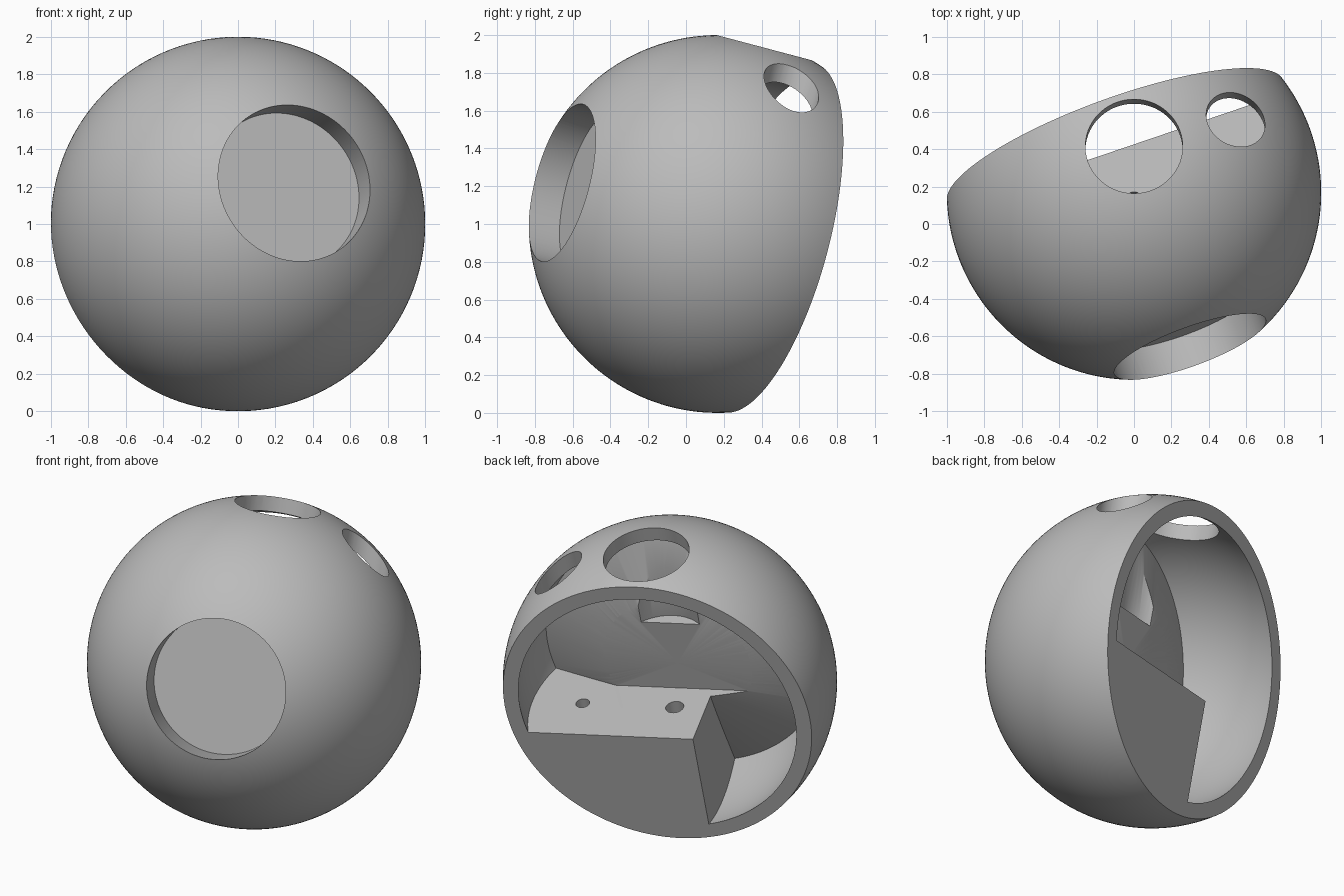
import bpy, bmesh
from math import sin, cos, acos, asin, pi, radians, sqrt
from mathutils import Matrix, Vector

cube = bpy.data.objects.get("Cube")
if cube:
    bpy.data.objects.remove(cube)

SEGMENTS = 128
INNER = 0.91        # inside radius of the shell
CUT = 0.3           # distance of the open back from the centre
LEDGE = -0.193      # height of the ledge top
SIDE = -0.193       # side wall of the ledge block

grey = bpy.data.materials.new("plain grey")
grey.use_nodes = True
grey.diffuse_color = (0.5, 0.5, 0.5, 1)
grey.node_tree.nodes["Principled BSDF"].inputs["Base Color"].default_value = (0.5, 0.5, 0.5, 1)


def finish(name, bm):
    bmesh.ops.remove_doubles(bm, verts=bm.verts, dist=1e-5)
    bmesh.ops.recalc_face_normals(bm, faces=bm.faces)
    mesh = bpy.data.meshes.new(name)
    bm.to_mesh(mesh)
    bm.free()
    obj = bpy.data.objects.new(name, mesh)
    bpy.context.collection.objects.link(obj)
    return obj


def lathe(name, profile):
    """Spin (radius, y) points around the y axis."""
    bm = bmesh.new()
    verts = [bm.verts.new((r, y, 0)) for r, y in profile]
    edges = [bm.edges.new(pair) for pair in zip(verts, verts[1:])]
    bmesh.ops.spin(bm, geom=verts + edges, cent=(0, 0, 0), axis=(0, 1, 0),
                   angle=2 * pi, steps=SEGMENTS, use_merge=True)
    return finish(name, bm)


def box(name, low, high):
    bm = bmesh.new()
    bmesh.ops.create_cube(bm, size=1)
    low, high = Vector(low), Vector(high)
    for v in bm.verts:
        v.co = (low + high) / 2 + Vector(a * b for a, b in zip(v.co, high - low))
    return finish(name, bm)


def peg(name, radius, x, bottom, top):
    """Upright cylinder."""
    bm = bmesh.new()
    bmesh.ops.create_cone(bm, cap_ends=True, segments=64, radius1=radius, radius2=radius,
                          depth=top - bottom,
                          matrix=Matrix.Translation((x, 0, (top + bottom) / 2)))
    return finish(name, bm)


def carve(obj, cutter):
    """Subtract the cutter and throw it away."""
    mod = obj.modifiers.new("carve", 'BOOLEAN')
    mod.operation = 'DIFFERENCE'
    mod.solver = 'EXACT'
    mod.object = cutter
    cutter.hide_render = True
    bpy.context.view_layer.update()
    evaluated = obj.evaluated_get(bpy.context.evaluated_depsgraph_get())
    mesh = bpy.data.meshes.new_from_object(evaluated)
    obj.modifiers.clear()
    obj.data = mesh
    bpy.data.objects.remove(cutter)


def arc(radius, y_start, y_end, steps):
    """Points on a sphere outline between two y values."""
    a, b = acos(-y_start / radius), acos(-y_end / radius)
    angles = [a + (b - a) * i / steps for i in range(steps + 1)]
    return [(radius * sin(t), -radius * cos(t)) for t in angles]


# Ball with its back sliced off
shell = lathe("shell", arc(1, -1, CUT, 64) + [(0, CUT)])

# Hollow with a shallow cone at the front, leaving the ledge block standing
hollow = lathe("hollow", [(0, -0.02)] + arc(INNER, -0.325, CUT + 0.1, 24) + [(0, CUT + 0.1)])
carve(hollow, box("block", (SIDE, -2, -2), (2, 2, LEDGE)))
carve(shell, hollow)

# Flat end of the cone above the ledge
flat = lathe("flat", [(0, -0.185), (0.463, -0.185), (0.463, 0.2), (0, 0.2)])
carve(flat, box("below_ledge", (-2, -2, -2), (2, 2, LEDGE)))
carve(shell, flat)

# Round pocket in the front
carve(shell, lathe("pocket", [(0, -0.725), (0.43, -0.725), (0.43, -1.2), (0, -1.2)]))

# Holes through the top, with a small hole in the ledge under each
for x, radius, small in ((0, 0.26, 0.055), (0.575, 0.157, 0.042)):
    carve(shell, peg("top_hole", radius, x, 0.3, 1.3))
    carve(shell, peg("ledge_hole", small, x, LEDGE - 0.25, LEDGE + 0.1))

# Tilt the ball and stand it on the ground
back = Vector((-cos(radians(14)) * sin(radians(20)),
               cos(radians(14)) * cos(radians(20)), -sin(radians(14))))
up = Vector((0, -back.z, back.y)).normalized()
side = back.cross(up)
frame = Matrix((side, back, up)).transposed().to_4x4()
shell.data.transform(Matrix.Translation((0, 0.1675, 1)) @ frame)

shell.data.materials.clear()
shell.data.materials.append(grey)
for poly in shell.data.polygons:
    poly.material_index = 0
bpy.ops.object.select_all(action='DESELECT')
shell.select_set(True)
bpy.context.view_layer.objects.active = shell
bpy.ops.object.shade_smooth_by_angle(angle=radians(30))
